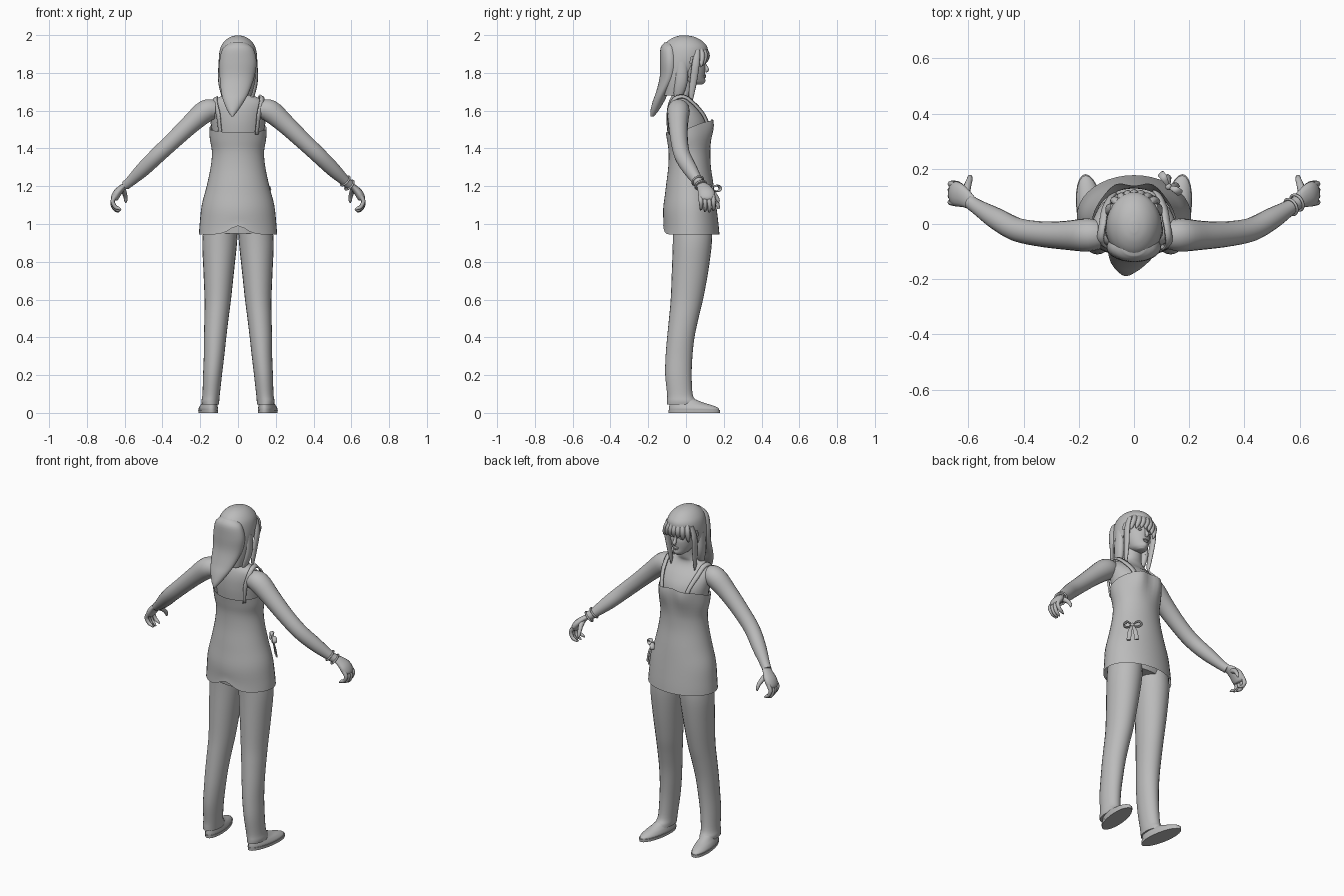
import bpy, math
from mathutils import Vector

grey = bpy.data.materials.new("plain grey")
grey.diffuse_color = (0.5, 0.5, 0.5, 1)


def spline(pts, steps):
    """Catmull-Rom through tuples of any length."""
    P = [pts[0]] + list(pts) + [pts[-1]]
    out = []
    for i in range(1, len(P) - 2):
        for k in range(steps):
            t = k / steps
            out.append([0.5 * (2 * b + (c - a) * t + (2 * a - 5 * b + 4 * c - d) * t * t
                               + (3 * b - a - 3 * c + d) * t ** 3)
                        for a, b, c, d in zip(P[i - 1], P[i], P[i + 1], P[i + 2])])
    return out + [list(pts[-1])]


def mesh_object(name, verts, faces, angle=50):
    me = bpy.data.meshes.new(name)
    me.from_pydata(verts, [], faces)
    me.materials.append(grey)
    ob = bpy.data.objects.new(name, me)
    bpy.context.collection.objects.link(ob)
    bpy.ops.object.select_all(action='DESELECT')
    ob.select_set(True)
    bpy.context.view_layer.objects.active = ob
    bpy.ops.object.shade_smooth_by_angle(angle=math.radians(angle))
    return ob


def loft(name, rings, n=28, steps=4, warp=None, caps=(True, True), keep=None):
    """Stack of ovals, each (z, centre x, half width, back y, front y)."""
    verts, faces = [], []
    R = spline(rings, steps)
    for z, cx, rx, y0, y1 in R:
        for i in range(n):
            a = 2 * math.pi * i / n
            v = (cx + rx * math.cos(a), (y0 + y1) / 2 + (y1 - y0) / 2 * math.sin(a), z)
            verts.append(warp(*v, math.sin(a)) if warp else v)
    for j in range(len(R) - 1):
        for i in range(n):
            f = [j * n + i, j * n + (i + 1) % n, (j + 1) * n + (i + 1) % n, (j + 1) * n + i]
            if keep is None or keep(sum((Vector(verts[k]) for k in f), Vector()) / 4):
                faces.append(f)
    if caps[0]:
        faces.append(list(range(n))[::-1])
    if caps[1]:
        faces.append(list(range((len(R) - 1) * n, len(R) * n)))
    return mesh_object(name, verts, faces)


def tube(name, pts, n=12, steps=4, flat=1.0, closed_side=Vector((0, 1, 0))):
    """Round limb along points (x, y, z, radius); flat squeezes one direction."""
    P = spline(pts, steps)
    verts, faces = [], []
    for j, p in enumerate(P):
        a, b = P[max(j - 1, 0)], P[min(j + 1, len(P) - 1)]
        t = (Vector(b[:3]) - Vector(a[:3])).normalized()
        u = (closed_side - t * closed_side.dot(t)).normalized()
        w = t.cross(u)
        for i in range(n):
            q = 2 * math.pi * i / n
            verts.append(Vector(p[:3]) + p[3] * (u * math.cos(q) + w * math.sin(q) * flat))
    for j in range(len(P) - 1):
        for i in range(n):
            faces.append([j * n + i, j * n + (i + 1) % n, (j + 1) * n + (i + 1) % n, (j + 1) * n + i])
    faces += [list(range(n))[::-1], list(range((len(P) - 1) * n, len(P) * n))]
    return mesh_object(name, verts, faces)


def ball(name, loc, size):
    bpy.ops.mesh.primitive_uv_sphere_add(segments=16, ring_count=10, location=loc)
    ob = bpy.context.object
    ob.name, ob.scale = name, size
    ob.data.materials.append(grey)
    bpy.ops.object.shade_smooth()


def gauss(d, s):
    return math.exp(-(d / s) ** 2)


# Upper body with neck
torso = loft("upper_body", [
    (1.38, 0, .125, -.085, .115), (1.50, 0, .14, -.1, .12), (1.56, 0, .148, -.103, .108),
    (1.61, 0, .15, -.1, .075), (1.65, 0, .135, -.09, .035), (1.68, 0, .085, -.075, .022),
    (1.71, 0, .052, -.055, .03), (1.80, 0, .048, -.045, .04)])


# Long sleeveless top: bust, raised neckline in front, arched hem behind
def shape_top(x, y, z, s):
    k = max(0, min(1, (z - 1.40) / .1))
    if s > 0:
        y += .036 * s * (gauss(x - .07, .055) + gauss(x + .07, .055)) * gauss(z - 1.49, .06)
    else:
        y -= .012 * (-s) * gauss(z - 1.08, .08)
        z += .045 * gauss(x, .06) * max(0, 1 - (z - .945) / .1) * (-s)
    z += k * (.05 * s if s > 0 else .02 * s)
    return (x, y, z)


loft("long_top", [
    (.945, 0, .207, -.12, .177), (1.0, 0, .203, -.115, .172), (1.1, 0, .192, -.108, .16),
    (1.2, 0, .166, -.105, .147), (1.3, 0, .145, -.094, .132), (1.38, 0, .138, -.092, .128),
    (1.45, 0, .149, -.1, .127), (1.505, 0, .152, -.107, .122)],
    n=40, warp=shape_top, caps=(False, False))
loft("hips", [(.95, 0, .17, -.085, .13), (1.02, 0, .18, -.09, .14), (1.15, 0, .15, -.09, .13)])


# Head with brow and jaw
def shape_face(x, y, z, s):
    if s > 0:
        y += .010 * gauss(x, .022) * gauss(z - 1.755, .018)      # chin
        y -= .008 * (gauss(x - .032, .016) + gauss(x + .032, .016)) * gauss(z - 1.847, .014)
    return (x, y, z)


loft("head", [
    (1.738, 0, .022, .035, .082), (1.755, 0, .045, -.02, .092), (1.79, 0, .063, -.06, .099),
    (1.83, 0, .073, -.085, .102), (1.88, 0, .08, -.1, .103), (1.94, 0, .07, -.08, .085),
    (1.975, 0, .03, -.04, .04)], n=40, steps=6, warp=shape_face)
tube("nose", [(0, .096, 1.855, .006), (0, .104, 1.835, .008), (0, .111, 1.817, .011),
              (0, .102, 1.806, .006)], n=10)
ball("upper_lip", (0, .1, 1.787, ), (.02, .007, .005))
ball("lower_lip", (0, .099, 1.779), (.016, .007, .006))

# Hair: cap open at the face, long tail behind
loft("hair_cap", [
    (1.68, 0, .072, -.125, .0), (1.74, 0, .088, -.125, .03), (1.80, 0, .097, -.125, .06),
    (1.87, 0, .102, -.128, .105), (1.93, 0, .094, -.122, .115), (1.965, 0, .074, -.1, .09),
    (1.988, 0, .045, -.065, .052), (1.998, 0, .012, -.03, .01)], n=40, caps=(False, True),
    keep=lambda c: c.z > 1.89 + .02 * abs(c.x) or c.y < .035 - .25 * (1.89 - c.z))
loft("hair_tail", [
    (1.57, -.03, .006, -.188, -.17), (1.60, -.028, .028, -.188, -.145),
    (1.65, -.022, .055, -.176, -.115), (1.70, -.015, .074, -.158, -.09),
    (1.78, -.005, .092, -.139, -.04), (1.86, 0, .098, -.138, -.03), (1.93, 0, .08, -.135, -.04),
    (1.96, 0, .04, -.115, -.05)])
for i in range(7):
    x = -.072 + .024 * i
    y = .108 - 5 * x * x
    tube(f"fringe_{i}", [(x * .6, y - .02, 1.945, .012), (x * .95, y + .003, 1.90, .016),
                         (x * 1.08 + .006, y, 1.868 - 3 * x * x, .012),
                         (x * 1.1 + .01, y - .004, 1.85 - 4 * x * x, .002)],
         n=8, flat=.9, closed_side=Vector((1, 0, 0)))

for s, side in ((-1, "left"), (1, "right")):
    # Face and side locks
    ball(f"{side}_eye", (s * .032, .088, 1.846), (.013, .008, .006))
    tube(f"{side}_front_lock", [(s * .078, .06, 1.92, .014), (s * .092, .052, 1.85, .02),
                                (s * .086, .04, 1.76, .019), (s * .08, .028, 1.68, .014),
                                (s * .078, .03, 1.64, .002)], flat=.6)
    tube(f"{side}_rear_lock", [(s * .085, -.02, 1.86, .03), (s * .085, -.025, 1.76, .034),
                               (s * .075, -.04, 1.69, .026), (s * .068, -.055, 1.64, .003)], flat=.6)

    # Arm and palm
    tube(f"{side}_arm", [
        (s * .12, -.04, 1.605, .05), (s * .17, -.04, 1.598, .06), (s * .25, -.041, 1.53, .052),
        (s * .34, -.036, 1.445, .046), (s * .425, -.02, 1.365, .043), (s * .5, .02, 1.292, .039),
        (s * .565, .06, 1.23, .028), (s * .595, .08, 1.205, .025)], n=18)
    tube(f"{side}_palm", [
        (s * .585, .073, 1.213, .024), (s * .61, .092, 1.195, .034), (s * .638, .107, 1.165, .045),
        (s * .655, .11, 1.135, .04), (s * .658, .11, 1.125, .02)], flat=.5, n=14)
    # Curled fingers
    for i in range(4):
        y, d = .077 + .022 * i, .008 * abs(i - 1.7)
        tube(f"{side}_finger_{i}", [
            (s * .648, y, 1.15, .012), (s * .664, y + .002, 1.12, .0115),
            (s * (.663 - d), y + .004, 1.09, .010), (s * (.648 - d), y + .003, 1.07 + d, .009),
            (s * (.632 - d), y, 1.06 + d, .003)], n=8, steps=3)
    tube(f"{side}_thumb", [
        (s * .612, .1, 1.19, .016), (s * .604, .135, 1.17, .014), (s * .596, .16, 1.145, .011),
        (s * .594, .17, 1.125, .009), (s * .595, .173, 1.112, .003)], n=8, closed_side=Vector((1, 0, 0)))

    # Shoulder strap wrapped on the body
    path = spline([(.085, .13, 1.52), (.1, .1, 1.58), (.115, .05, 1.64), (.122, 0, 1.675),
                   (.126, -.06, 1.66), (.125, -.11, 1.58), (.118, -.11, 1.47)], 4)
    verts = [(s * (p[0] + w), p[1], p[2]) for p in path for w in (-.015, 0, .015)]
    quads = [[3 * j + k, 3 * j + k + 1, 3 * j + k + 4, 3 * j + k + 3]
             for j in range(len(path) - 1) for k in (0, 1)]
    strap = mesh_object(f"{side}_strap", verts, quads)
    wrap = strap.modifiers.new("wrap", 'SHRINKWRAP')
    wrap.target, wrap.offset = torso, .01
    strap.modifiers.new("thick", 'SOLIDIFY').thickness = .01

    # Trouser leg with flared, slightly creased cuff
    loft(f"{side}_trouser_leg", [
        (.045, s * .146, .045, -.1, .06), (.065, s * .146, .047, -.1, .053),
        (.10, s * .142, .046, -.1, .035), (.2, s * .135, .05, -.11, .03),
        (.3, s * .127, .054, -.108, .034), (.4, s * .121, .059, -.1, .045),
        (.5, s * .114, .064, -.09, .066), (.6, s * .107, .07, -.081, .09),
        (.75, s * .102, .081, -.075, .118), (.9, s * .097, .092, -.07, .137),
        (1.0, s * .09, .09, -.07, .138)], n=24)

    # Shoe with toe turned out, on a thin sole
    def toe_out(x, y, z, k, s=s):
        return (x + s * .13 * y, y, z)
    loft(f"{side}_shoe", [
        (.014, s * .152, .047, -.09, .176), (.025, s * .152, .048, -.09, .172),
        (.04, s * .151, .043, -.088, .14), (.055, s * .149, .037, -.086, .09),
        (.08, s * .146, .032, -.08, .03)], n=24, warp=toe_out)
    loft(f"{side}_sole", [(0, s * .152, .049, -.093, .18), (.016, s * .152, .05, -.094, .181)],
         n=24, steps=1, warp=toe_out)

# Two bracelets on one wrist
for i, t in enumerate((0, .022)):
    bpy.ops.mesh.primitive_torus_add(
        major_segments=24, minor_segments=8, major_radius=.031, minor_radius=.005,
        location=(.568 + t, .062 + t * .7, 1.228 - t))
    ob = bpy.context.object
    ob.name = f"bracelet_{i}"
    ob.rotation_euler = Vector((.065, .04, -.062)).to_track_quat('Z', 'Y').to_euler()
    ob.data.materials.append(grey)
    bpy.ops.object.shade_smooth()

# Tied bow at the hip: knot, two loops, two tails
ball("bow_knot", (.125, .135, 1.19), (.012, .012, .012))
out = Vector((.7, .7, 0))
for k in (-1, 1):
    dx, dy = k * .7, -k * .7
    tube(f"bow_loop_{k + 1}", [
        (.125, .135, 1.19, .005), (.13 + dx * .03, .145 + dy * .03, 1.205, .012),
        (.132 + dx * .05, .147 + dy * .05, 1.185, .013), (.13 + dx * .03, .142 + dy * .03, 1.172, .01),
        (.125, .135, 1.188, .005)], n=8, flat=.4, closed_side=out)
    tube(f"bow_tail_{k + 1}", [
        (.125, .135, 1.19, .006), (.136 + dx * .015, .15 + dy * .015, 1.14, .011),
        (.142 + dx * .022, .158 + dy * .022, 1.08, .012)], n=8, flat=.4,
        closed_side=Vector((.7, -.7, 0)))
